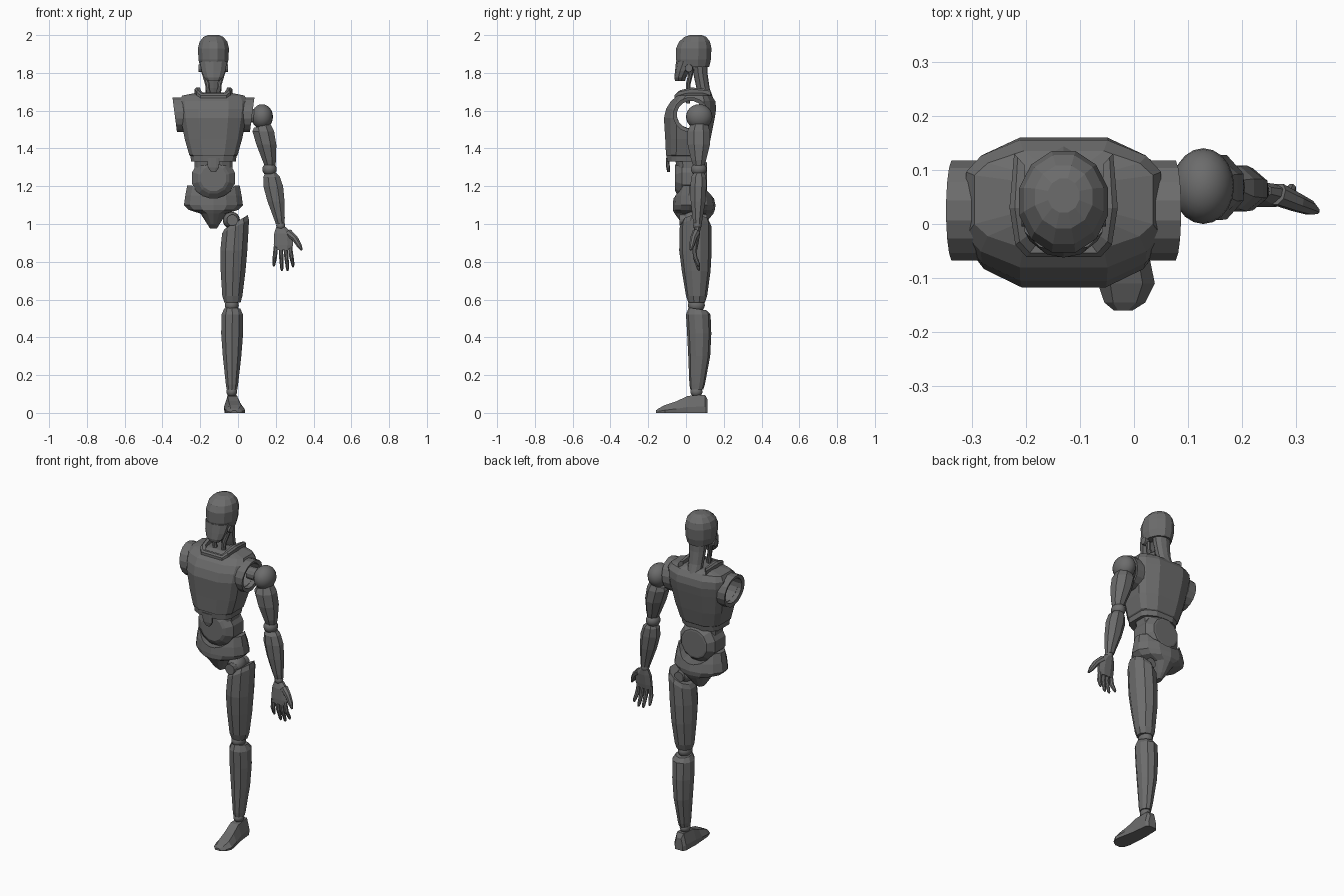
import bpy, bmesh, math
from mathutils import Vector, Matrix

cube = bpy.data.objects.get("Cube")
if cube:
    bpy.data.objects.remove(cube, do_unlink=True)

grey = bpy.data.materials.new("dark_grey")
grey.use_nodes = True
grey.diffuse_color = (0.15, 0.15, 0.15, 1)
grey.node_tree.nodes["Principled BSDF"].inputs["Base Color"].default_value = grey.diffuse_color

MID = -0.13  # x of the body's centre line


def finish(name, bm, smooth=False):
    bmesh.ops.recalc_face_normals(bm, faces=bm.faces)
    for f in bm.faces:
        f.smooth = smooth
    mesh = bpy.data.meshes.new(name)
    bm.to_mesh(mesh)
    bm.free()
    mesh.materials.append(grey)
    ob = bpy.data.objects.new(name, mesh)
    bpy.context.collection.objects.link(ob)
    return ob


def skin(name, rings):
    """Skin a list of equal-length point rings and cap both ends."""
    bm = bmesh.new()
    loops = [[bm.verts.new(p) for p in ring] for ring in rings]
    for a, b in zip(loops, loops[1:]):
        for i in range(len(a)):
            j = (i + 1) % len(a)
            bm.faces.new((a[i], a[j], b[j], b[i]))
    bm.faces.new(loops[0])
    bm.faces.new(loops[-1])
    return finish(name, bm)


def oval(n):
    """Unit polygon with a flat side facing the front."""
    return [(math.cos(t), math.sin(t)) for t in
            (2 * math.pi * (i + 0.5) / n for i in range(n))]


CHEST = [(.45, -1), (.85, -.75), (1, -.5), (1, .5), (.85, .75), (.45, 1)]
CHEST += [(-u, v) for u, v in reversed(CHEST)]


def stack(name, rows, shape):
    """Rows: z, left x, right x, front y, back y, then slope of the ring over x and y."""
    rings = []
    for z, x0, x1, y0, y1, *tilt in rows:
        sx, sy = tilt or (0, 0)
        cx, cy, rx, ry = (x0 + x1) / 2, (y0 + y1) / 2, (x1 - x0) / 2, (y1 - y0) / 2
        rings.append([(cx + u * rx, cy + v * ry, z + sx * u * rx + sy * v * ry) for u, v in shape])
    return skin(name, rings)


def centred(name, rows, shape):
    """Stack symmetric about the body; rows: z, half width, front y, back y."""
    return stack(name, [(r[0], MID - r[1], MID + r[1], *r[2:]) for r in rows], shape)


def bone(name, points, radii, n=8, flat=1.0):
    """Tapered rod along a path, flattened in y by the given factor."""
    pts = [Vector(p) for p in points]
    rings = []
    for i, (p, r) in enumerate(zip(pts, radii)):
        d = (pts[min(i + 1, len(pts) - 1)] - pts[max(i - 1, 0)]).normalized()
        side = d.cross(Vector((0, 1, 0)))
        side = side.normalized() if side.length > .01 else Vector((1, 0, 0))
        up = side.cross(d)
        rings.append([p + side * (u * r) + up * (v * r * flat) for u, v in oval(n)])
    return skin(name, rings)


def ball(name, loc, size):
    bm = bmesh.new()
    bmesh.ops.create_uvsphere(bm, u_segments=20, v_segments=12, radius=1,
                              matrix=Matrix.Translation(loc) @ Matrix.Diagonal((*size, 1)))
    return finish(name, bm, True)


def cut(target, cutter):
    mod = target.modifiers.new("opening", "BOOLEAN")
    mod.operation = "DIFFERENCE"
    mod.solver = "EXACT"
    mod.object = cutter
    cutter.hide_render = True
    cutter.hide_set(True)


# Head, face and ears
centred("cranium", [(1.83, .072, -.045, .125), (1.87, .082, -.056, .135), (1.93, .085, -.056, .138),
                    (1.965, .076, -.04, .13), (1.99, .055, -.01, .11), (2.0, .03, .02, .085)], oval(12))
centred("face", [(1.757, .035, -.058, -.005), (1.775, .052, -.062, .0), (1.81, .066, -.058, .02),
                 (1.86, .076, -.053, .06)], oval(10))
for s, side in ((-1, "right"), (1, "left")):
    bone(side + "_ear_disc", [(MID + s * .055, .015, 1.825), (MID + s * .078, .015, 1.825)],
         [.022, .02], 12)
    bone(side + "_neck_tendon", [(MID + s * .055, .03, 1.82), (MID + s * .032, .012, 1.74),
                                 (MID + s * .022, .01, 1.64)], [.014, .013, .012])

# Neck
centred("neck", [(1.6, .022, .1, .15), (1.66, .042, .075, .146), (1.72, .044, .055, .125),
                 (1.79, .05, .04, .115), (1.86, .056, .03, .112)], oval(10))

# Chest shell with a shoulder opening right through it
chest = centred("chest", [(1.33, .118, -.1, .1), (1.36, .122, -.103, .105), (1.365, .128, -.106, .11),
                          (1.45, .152, -.11, .13), (1.56, .173, -.117, .152), (1.61, .178, -.105, .16),
                          (1.65, .18, -.08, .155), (1.68, .165, -.045, .135),
                          (1.695, .09, -.01, .11)], CHEST)
tunnel = bone("shoulder_tunnel_cutter", [(MID - .4, .025, 1.58), (MID + .4, .025, 1.58)], [.074, .074], 16)
cut(chest, tunnel)
centred("chest_tab", [(1.275, .012, -.1, -.085), (1.3, .03, -.105, -.085), (1.35, .032, -.106, -.09)], CHEST)

# Sleeve rings around the shoulder openings
for s, side in ((-1, "right"), (1, "left")):
    rings = []
    for x, r in ((.155, .094), (.205, .094), (.2, .074), (.15, .074), (.155, .094)):
        rings.append([(MID + s * (x + .13 * u * r), .025 + v * r, 1.578 + u * r) for u, v in oval(16)])
    skin(side + "_sleeve", rings[:-1])
    # Open the ends of the ring and close its inner wall
    ob = bpy.data.objects[side + "_sleeve"]
    bm = bmesh.new()
    bm.from_mesh(ob.data)
    bmesh.ops.delete(bm, geom=[f for f in bm.faces if len(f.verts) > 4], context="FACES_ONLY")
    bmesh.ops.bridge_loops(bm, edges=[e for e in bm.edges if e.is_boundary])
    bmesh.ops.recalc_face_normals(bm, faces=bm.faces)
    bm.to_mesh(ob.data)
    bm.free()

# Collar wrapped around the neck
path = [(-.082, .12, 1.695), (-.086, .03, 1.705), (-.078, -.03, 1.69), (-.06, -.05, 1.672)]
path += [(-x, y, z) for x, y, z in reversed(path)]
rings = []
for x, y, z in path:
    out = Vector((x, y - .03, 0)).normalized() * .014
    c = Vector((MID + x, y, z))
    up = Vector((0, 0, .018))
    rings.append([c + out - up, c + out + up * .5, c + out * .3 + up, c - out + up, c - out - up])
skin("collar", rings)

# Round belly joint and waist
skin("belly", [[(MID + u * r, y, 1.243 + v * r) for u, v in oval(12)] for y, r in
               ((-.058, .07), (-.05, .085), (-.02, .117), (.075, .117), (.11, .085), (.112, .075))])
centred("waist", [(1.24, .1, -.045, .09), (1.3, .1, -.05, .09), (1.36, .1, -.06, .09)], CHEST)

# Pelvis scooped out below the belly
pelvis = centred("pelvis", [(.975, .018, .01, .07), (1.0, .034, -.02, .1), (1.055, .07, -.06, .145),
                            (1.075, .135, -.07, .153), (1.1, .16, -.07, .156), (1.15, .153, -.065, .145),
                            (1.205, .142, -.045, .12)], oval(14))
scoop = bone("pelvis_scoop_cutter", [(MID, -.3, 1.262), (MID, .3, 1.262)], [.126, .126], 20)
cut(pelvis, scoop)

# Left leg
ball("hip_ball", (-.035, .04, 1.02), (.045, .065, .045))
bone("hip_pin", [(-.03, -.035, 1.02), (-.03, .11, 1.02)], [.03, .03], 12)
stack("thigh", [(1.01, -.075, .055, -.02, .125, .6, 0), (.985, -.088, .062, -.033, .135, .5, 0),
                (.86, -.097, .053, -.036, .136), (.75, -.095, .043, -.022, .13),
                (.62, -.086, .026, .0, .112), (.585, -.075, .016, .012, .1)], oval(10))
ball("knee_ball", (-.033, .055, .57), (.037, .045, .037))
stack("shin", [(.125, -.062, -.002, .022, .092), (.15, -.066, .002, .018, .1), (.3, -.083, .02, .012, .128),
               (.42, -.092, .03, .006, .134), (.52, -.09, .03, .0, .13), (.55, -.076, .014, .014, .11, 0, -.15)],
      oval(10))
ball("ankle_ball", (-.033, .055, .112), (.028, .032, .028))

# Foot, skinned from heel to toe; rows: y, half width, centre x, top z
FOOT = [(-1, 0), (-1.05, .35), (-.6, 1), (.6, 1), (1.05, .35), (1, 0)]
skin("foot", [[(cx + u * w, y, v * h) for u, v in FOOT] for y, w, cx, h in
              ((.115, .025, -.033, .07), (.1, .036, -.033, .096), (.01, .042, -.03, .09),
               (-.05, .046, -.022, .062), (-.11, .05, -.014, .042), (-.145, .036, -.017, .024),
               (-.16, .016, -.02, .012))])

# Left arm
bone("shoulder_axle", [(.03, .06, 1.575), (.13, .07, 1.57)], [.035, .04], 12)
ball("shoulder_ball", (.128, .07, 1.568), (.057, .07, .066))
stack("upper_arm", [(1.31, .138, .2, .035, .1), (1.34, .125, .205, .024, .11), (1.42, .093, .207, .004, .132),
                    (1.49, .072, .196, .002, .132), (1.52, .08, .175, .02, .12, .25, 0)], oval(8))
ball("elbow_ball", (.167, .068, 1.29), (.038, .042, .036))
stack("forearm", [(1.0, .198, .248, .04, .085), (1.03, .187, .25, .033, .09), (1.12, .152, .25, .022, .106),
                  (1.2, .13, .243, .02, .112), (1.25, .13, .225, .024, .11), (1.27, .142, .206, .04, .1)],
      oval(8))
ball("wrist_ball", (.226, .06, .992), (.024, .022, .024))

# Left hand
stack("palm", [(.862, .19, .288, .03, .06), (.89, .185, .296, .03, .066), (.95, .188, .29, .034, .076),
               (.985, .2, .255, .045, .078)], oval(8))
for i, (x0, x1, z1) in enumerate(((.2, .19, .775), (.226, .232, .752), (.251, .262, .752), (.275, .291, .772))):
    mid = (x0 + x1) / 2
    bone(f"finger_{i + 1}", [(x0, .045, .88), (mid, .048, .825), (x1, .066, z1 + .012), (x1, .07, z1)],
         [.012, .0125, .009, .004])
bone("thumb", [(.265, .055, .955), (.3, .04, .925), (.325, .03, .885), (.338, .024, .862)],
     [.022, .018, .014, .006])
